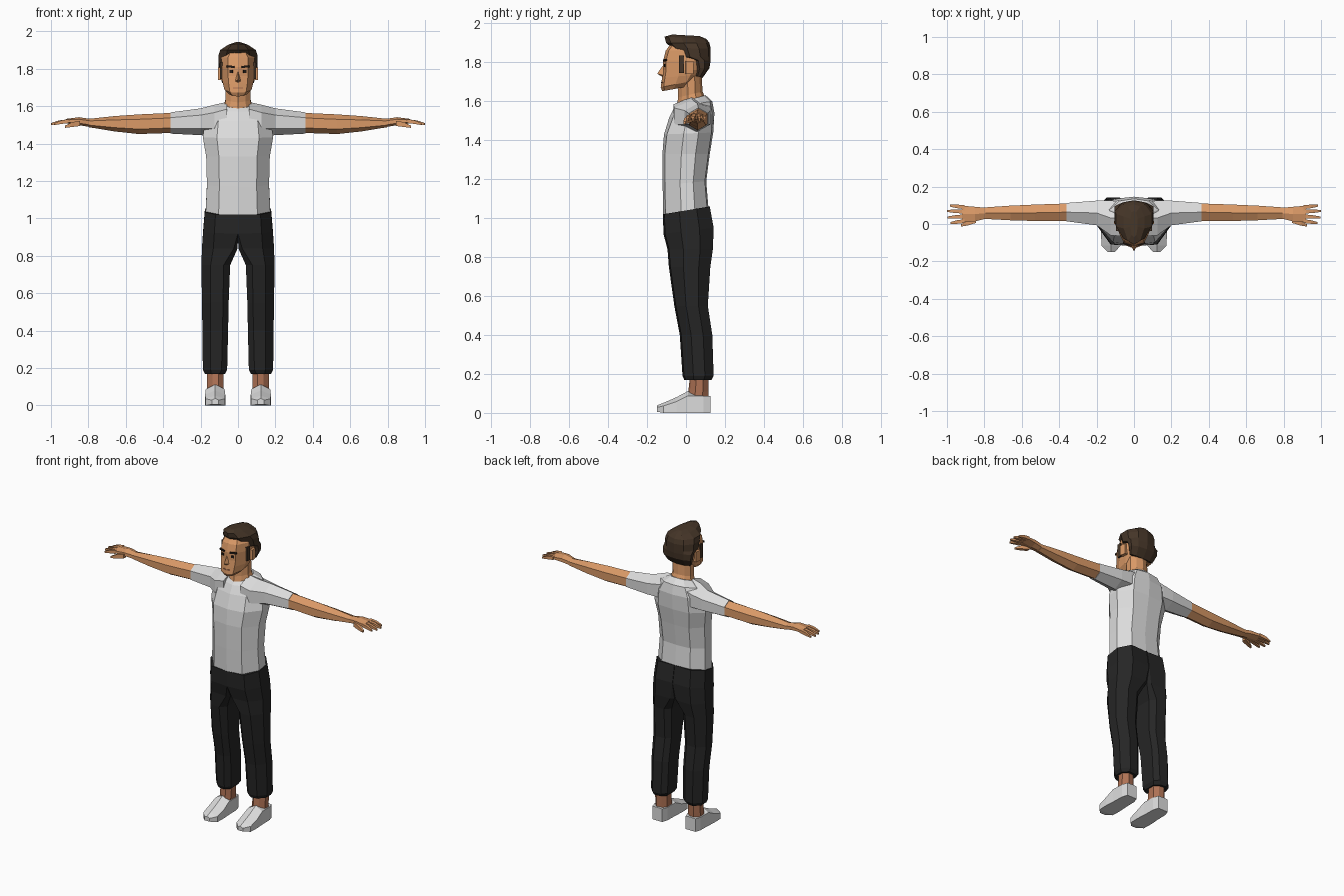
import bpy, bmesh, math
from mathutils import Vector


def mat(name, r, g, b):
    m = bpy.data.materials.new(name)
    m.diffuse_color = (r, g, b, 1)
    return m


SKIN = mat("skin", 0.70, 0.32, 0.135)
ANKLE = mat("ankle skin", 0.43, 0.17, 0.09)
WHITE = mat("white cloth", 0.72, 0.72, 0.72)
PANTS = mat("black cloth", 0.019, 0.019, 0.019)
HAIR = mat("brown hair", 0.060, 0.036, 0.021)
DARK = mat("eye dark", 0.014, 0.009, 0.007)


def make(name, bm, material, mirror=False):
    bmesh.ops.remove_doubles(bm, verts=bm.verts, dist=0.0005)
    bmesh.ops.recalc_face_normals(bm, faces=bm.faces)
    me = bpy.data.meshes.new(name)
    bm.to_mesh(me)
    bm.free()
    me.materials.append(material)
    ob = bpy.data.objects.new(name, me)
    bpy.context.collection.objects.link(ob)
    if mirror:
        ob.modifiers.new("Mirror", 'MIRROR').use_mirror_merge = False
    return ob


def loft(name, rings, material, mirror=False):
    """Skin a list of equal-length rings and cap both ends."""
    bm = bmesh.new()
    vr = [[bm.verts.new(p) for p in ring] for ring in rings]
    n = len(vr[0])
    for a, b in zip(vr, vr[1:]):
        for i in range(n):
            j = (i + 1) % n
            bm.faces.new((a[i], a[j], b[j], b[i]))
    bm.faces.new(vr[0])
    bm.faces.new(vr[-1])
    return make(name, bm, material, mirror)


def body_ring(zf, zb, w, yf, yb, ch):
    """Symmetric ten-sided horizontal section, tilted from zf (front) to zb (back)."""
    d = yb - yf
    half = [(0, yf), (.6 * w, yf + ch), (w, yf + .4 * d), (w, yf + .7 * d), (.6 * w, yb - ch * .6), (0, yb)]
    pts = half + [(-x, y) for x, y in half[-2:0:-1]]
    return [Vector((x, y, zf + (zb - zf) * (y - yf) / d)) for x, y in pts]


def oval_x(x, z0, z1, y0, y1, n=6):
    """Upright ring facing along x."""
    return [Vector((x, (y0 + y1) / 2 + (y1 - y0) / 2 * math.cos(t) * (1.1 if n == 6 else 1.3),
                    (z0 + z1) / 2 + (z1 - z0) / 2 * math.sin(t) * (1 if n == 6 else 1.4)))
            for t in [(i + .5) * math.tau / n for i in range(n)]]


# Shirt body with slanted hem and scooped collar
loft("shirt_body", [body_ring(*r) for r in (
    (1.015, 1.055, .173, -.117, .115, .012),
    (1.17, 1.19, .166, -.120, .104, .012),
    (1.33, 1.33, .170, -.121, .122, .012),
    (1.43, 1.44, .188, -.113, .140, .015),
    (1.52, 1.54, .175, -.085, .146, .020),
    (1.57, 1.60, .130, -.060, .135, .020),
    (1.588, 1.632, .075, -.045, .100, .015))], WHITE)

# Sleeves
loft("sleeve", [oval_x(*r) for r in (
    (.06, 1.47, 1.622, -.07, .125),
    (.125, 1.44, 1.608, -.065, .13),
    (.20, 1.445, 1.588, -.01, .128),
    (.36, 1.453, 1.567, .012, .115))], WHITE, True)

# Bare arms and palms
loft("arm", [oval_x(*r) for r in (
    (.355, 1.457, 1.564, .015, .112),
    (.53, 1.451, 1.556, .014, .106),
    (.66, 1.465, 1.547, .018, .100),
    (.80, 1.488, 1.532, .026, .090))], SKIN, True)
loft("palm", [oval_x(*r) for r in (
    (.79, 1.489, 1.532, .028, .088),
    (.85, 1.498, 1.541, .012, .094),
    (.92, 1.508, 1.532, .006, .100))], SKIN, True)


# Fingers and thumb: tapering square rods
def rod(name, a, b, r0, r1):
    a, b = Vector(a), Vector(b)
    mid = a.lerp(b, .55) + Vector((0, 0, .003))
    loft(name, [[p + Vector((0, sy * r, sz * r)) for sy, sz in ((-1, -1), (1, -1), (1, 1), (-1, 1))]
                for p, r in ((a, r0), (mid, r0 * .9), (b, r1))], SKIN, True)


for i, (y0, y1, tip) in enumerate(((.090, .098, .985), (.066, .070, 1.0), (.041, .035, .998), (.016, .006, .98))):
    rod(f"finger_{i + 1}", (.905, y0, 1.52), (tip, y1, 1.504), .0105, .005)
rod("thumb", (.845, .020, 1.508), (.925, -.008, 1.49), .014, .006)


# Trousers: each side is half the hips running into a leg
def leg_ring(zf, zb, x0, x1, yf, yb, c):
    w, d = x1 - x0, yb - yf
    pts = [(x0 + c, yf), (x1 - .32 * w, yf + .008), (x1, yf + .35 * d), (x1, yf + .72 * d),
           (x1 - .32 * w, yb), (x0 + c, yb - .004), (x0, yb - c), (x0, yf + c)]
    return [Vector((x, y, zf + (zb - zf) * (y - yf) / d)) for x, y in pts]


loft("trouser_leg", [leg_ring(*r) for r in (
    (1.02, 1.06, 0, .177, -.118, .122, .0),
    (.92, .95, 0, .186, -.116, .142, .0),
    (.84, .84, .002, .193, -.095, .138, .02),
    (.75, .75, .042, .195, -.088, .125, .035),
    (.55, .55, .050, .193, -.060, .112, .03),
    (.40, .40, .053, .190, -.032, .135, .03),
    (.19, .19, .058, .188, -.018, .142, .03),
    (.168, .168, .070, .177, -.008, .130, .03))], PANTS, True)

# Ankles
loft("ankle", [leg_ring(z, z, .078, .165, y0, .115, .025) for z, y0 in
               ((.06, .005), (.11, .012), (.20, .022))], ANKLE, True)

# Shoes: five-sided sections with a ridge along the top
loft("shoe", [[Vector((.122 + sx * w, y, z)) for sx, z in ((-1, z0), (1, z0), (1, h1), (0, h2), (-1, h1))]
              for y, w, z0, h1, h2 in (
    (.127, .036, 0, .086, .088),
    (.090, .048, 0, .086, .088),
    (.010, .050, 0, .088, .112),
    (-.050, .054, 0, .058, .080),
    (-.115, .052, 0, .036, .052),
    (-.150, .018, .006, .028, .038))], WHITE, True)

# Neck
loft("neck", [body_ring(*r) for r in (
    (1.565, 1.61, .078, -.050, .102, .02),
    (1.62, 1.65, .066, -.040, .085, .02),
    (1.70, 1.74, .066, -.040, .080, .02))], SKIN)

# Head
loft("head", [body_ring(*r) for r in (
    (1.652, 1.68, .048, -.122, .03, .014),
    (1.672, 1.71, .072, -.130, .06, .015),
    (1.72, 1.74, .083, -.123, .085, .015),
    (1.76, 1.76, .088, -.117, .10, .015),
    (1.81, 1.81, .090, -.117, .11, .015),
    (1.86, 1.86, .088, -.104, .11, .015),
    (1.90, 1.90, .060, -.075, .08, .015))], SKIN)

# Hair shell, receding to behind the ears lower down
loft("hair", [body_ring(*r) for r in (
    (1.735, 1.72, .084, .042, .085, .005),
    (1.77, 1.77, .100, .038, .120, .01),
    (1.81, 1.81, .104, .020, .127, .02),
    (1.825, 1.83, .105, -.050, .127, .02),
    (1.875, 1.87, .104, -.074, .127, .02),
    (1.90, 1.90, .095, -.102, .120, .025),
    (1.932, 1.92, .055, -.110, .105, .02),
    (1.943, 1.935, .020, -.070, .070, .01))], HAIR)


def box(name, loc, size, material, turn=0, tilt=0):
    bm = bmesh.new()
    bmesh.ops.create_cube(bm, size=1)
    bmesh.ops.scale(bm, vec=size, verts=bm.verts)
    ob = make(name, bm, material, True)
    rot = (Vector((0, 0, 0)), turn, tilt)
    for v in ob.data.vertices:
        c = v.co.copy()
        c = Vector((c.x * math.cos(turn) - c.y * math.sin(turn), c.x * math.sin(turn) + c.y * math.cos(turn), c.z))
        v.co = Vector((c.x, c.y, c.z + c.x * tilt)) + Vector(loc)


# Sideburns and ears
box("sideburn", (.088, -.024, 1.79), (.018, .026, .09), HAIR)
box("ear", (.094, .018, 1.774), (.022, .040, .068), SKIN, .15)

# Eyes, brows and mouth as thin plates on the face
box("eye", (.036, -.108, 1.785), (.017, .006, .015), DARK, .27)
box("eyebrow", (.040, -.107, 1.811), (.042, .009, .011), DARK, .27, .05)
box("mouth", (.012, -.1225, 1.697), (.026, .007, .006), ANKLE, .27)

# Nose wedge
bm = bmesh.new()
top, tip, base, side, side2 = [bm.verts.new(p) for p in (
    (0, -.114, 1.79), (0, -.148, 1.742), (0, -.116, 1.722), (.019, -.108, 1.732), (-.019, -.108, 1.732))]
for f in ((top, tip, side), (tip, base, side), (top, side2, tip), (tip, side2, base), (top, side, base, side2)):
    bm.faces.new(f)
make("nose", bm, SKIN)
